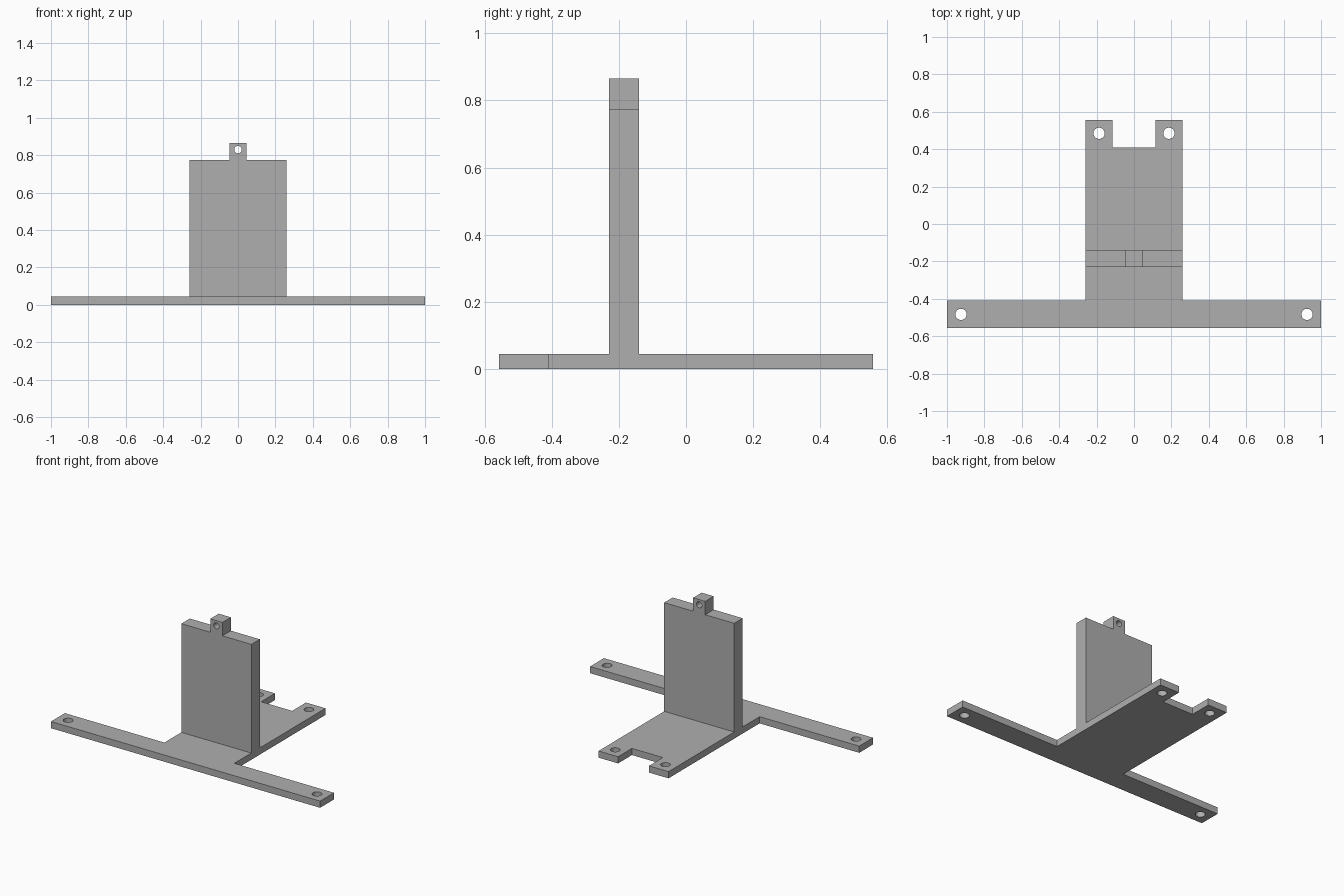
import bpy, bmesh
from math import cos, sin, pi, radians

cube = bpy.data.objects.get("Cube")
if cube:
    bpy.data.objects.remove(cube, do_unlink=True)

grey = bpy.data.materials.new("plain grey")
grey.use_nodes = True
grey.diffuse_color = (0.43, 0.43, 0.43, 1)
grey.node_tree.nodes["Principled BSDF"].inputs["Base Color"].default_value = grey.diffuse_color


def circle(x, y, r, n=32):
    return [(x + r * cos(2 * pi * i / n), y + r * sin(2 * pi * i / n)) for i in range(n)]


def mirrored(half):
    """Complete a right-hand half outline across x = 0."""
    return half + [(-x, y) for x, y in reversed(half)]


def plate(name, outline, holes, thickness, location, tilt=0):
    """Extrude a flat outline with round holes into a solid plate."""
    curve = bpy.data.curves.new(name, "CURVE")
    curve.dimensions = "2D"
    curve.fill_mode = "BOTH"
    curve.extrude = thickness / 2
    for loop in [outline] + holes:
        spline = curve.splines.new("POLY")
        spline.points.add(len(loop) - 1)
        for point, (x, y) in zip(spline.points, loop):
            point.co = (x, y, 0, 1)
        spline.use_cyclic_u = True
    temp = bpy.data.objects.new(name + " outline", curve)
    bpy.context.collection.objects.link(temp)
    bpy.context.view_layer.update()
    mesh = bpy.data.meshes.new_from_object(
        temp.evaluated_get(bpy.context.evaluated_depsgraph_get()))
    bpy.data.objects.remove(temp, do_unlink=True)
    bpy.data.curves.remove(curve)

    # Weld the caps to the walls and merge flat triangles
    bm = bmesh.new()
    bm.from_mesh(mesh)
    bmesh.ops.remove_doubles(bm, verts=bm.verts, dist=0.0001)
    bmesh.ops.dissolve_limit(bm, angle_limit=radians(1), verts=bm.verts, edges=bm.edges)
    bmesh.ops.recalc_face_normals(bm, faces=bm.faces)
    for face in bm.faces:
        face.smooth = False
        face.material_index = 0
    bm.to_mesh(mesh)
    bm.free()
    mesh.name = name
    mesh.materials.clear()
    mesh.materials.append(grey)
    obj = bpy.data.objects.new(name, mesh)
    obj.location = location
    obj.rotation_euler.x = tilt
    bpy.context.collection.objects.link(obj)
    return obj


BASE = 0.045
WIDTH = 0.26

# Base: wide front bar, centre plate and two notched rear lugs, with screw holes
base_outline = mirrored([(1, -0.557), (1, -0.41), (WIDTH, -0.41), (WIDTH, 0.557),
                         (0.115, 0.557), (0.115, 0.41)])
base_holes = [circle(side * x, y, 0.03)
              for side in (-1, 1) for x, y in ((0.925, -0.483), (0.187, 0.485))]
plate("base", base_outline, base_holes, BASE, (0, 0, BASE / 2))

# Upright: tall panel with a small drilled tab on its top edge
panel_outline = mirrored([(WIDTH, BASE), (WIDTH, 0.775), (0.045, 0.775), (0.045, 0.865)])
plate("upright_panel", panel_outline, [circle(0, 0.83, 0.02)], 0.09,
      (0, -0.185, 0), radians(90))
